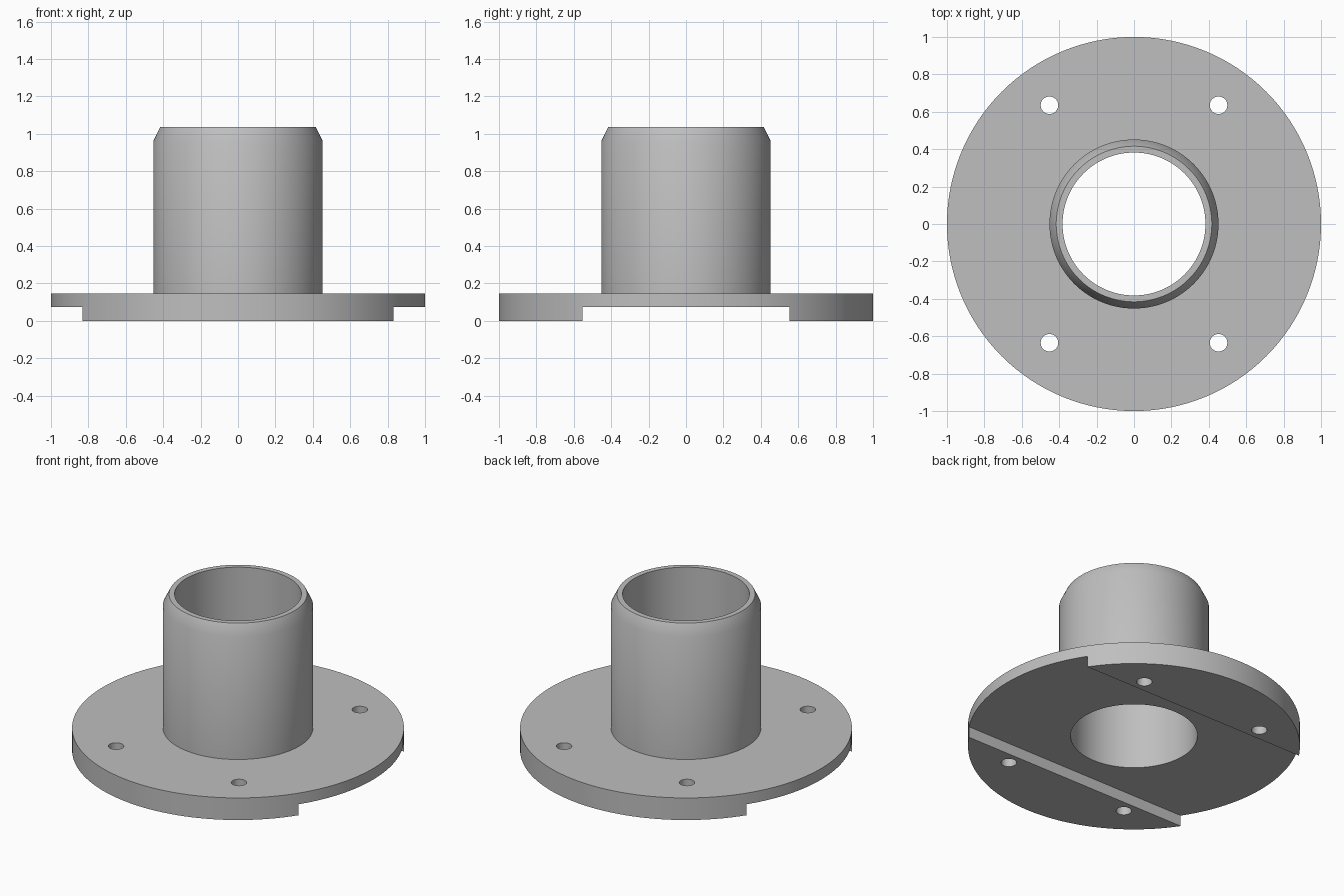
import bpy, bmesh, math
from mathutils import Matrix

SEGMENTS = 128

old = bpy.data.objects.get("Cube")
if old:
    bpy.data.objects.remove(old, do_unlink=True)

# Single grey material
grey = bpy.data.materials.new("grey metal")
grey.use_nodes = True
colour = (0.52, 0.52, 0.52, 1)
grey.diffuse_color = colour
grey.node_tree.nodes["Principled BSDF"].inputs["Base Color"].default_value = colour


def make_object(name, bm):
    bmesh.ops.recalc_face_normals(bm, faces=bm.faces)
    mesh = bpy.data.meshes.new(name)
    bm.to_mesh(mesh)
    bm.free()
    mesh.materials.append(grey)
    obj = bpy.data.objects.new(name, mesh)
    bpy.context.collection.objects.link(obj)
    return obj


def lathe(name, profile):
    """Revolve a closed (radius, height) profile about z."""
    bm = bmesh.new()
    rings = []
    for i in range(SEGMENTS):
        a = math.tau * i / SEGMENTS
        rings.append([bm.verts.new((r * math.cos(a), r * math.sin(a), z))
                      for r, z in profile])
    n = len(profile)
    for i, ring in enumerate(rings):
        following = rings[(i + 1) % SEGMENTS]
        for j in range(n):
            k = (j + 1) % n
            bm.faces.new((ring[j], following[j], following[k], ring[k]))
    return make_object(name, bm)


def cut(target, cutter):
    cutter.hide_render = True
    mod = target.modifiers.new("cut", 'BOOLEAN')
    mod.operation = 'DIFFERENCE'
    mod.solver = 'EXACT'
    mod.object = cutter
    bpy.context.view_layer.objects.active = target
    bpy.ops.object.modifier_apply(modifier=mod.name)
    bpy.data.objects.remove(cutter, do_unlink=True)


# Round flange with a hollow, chamfered tube
flange = lathe("flanged_tube", [
    (0.382, 0), (1, 0), (1, 0.147), (0.452, 0.147),
    (0.452, 0.963), (0.416, 1.037), (0.382, 1.037)])

# Wide channel across the underside
bm = bmesh.new()
bmesh.ops.create_cube(bm, size=1, matrix=Matrix.Diagonal((2.4, 1.108, 0.146, 1)))
cut(flange, make_object("channel_cutter", bm))

# Four bolt holes
bm = bmesh.new()
for x in (-0.452, 0.452):
    for y in (-0.635, 0.635):
        bmesh.ops.create_cone(bm, cap_ends=True, segments=32, radius1=0.047,
                              radius2=0.047, depth=1,
                              matrix=Matrix.Translation((x, y, 0)))
cut(flange, make_object("bolt_hole_cutter", bm))

# Smooth curved walls, crisp rims
bpy.ops.object.select_all(action='DESELECT')
flange.select_set(True)
bpy.context.view_layer.objects.active = flange
bpy.ops.object.shade_smooth_by_angle(angle=math.radians(30))
